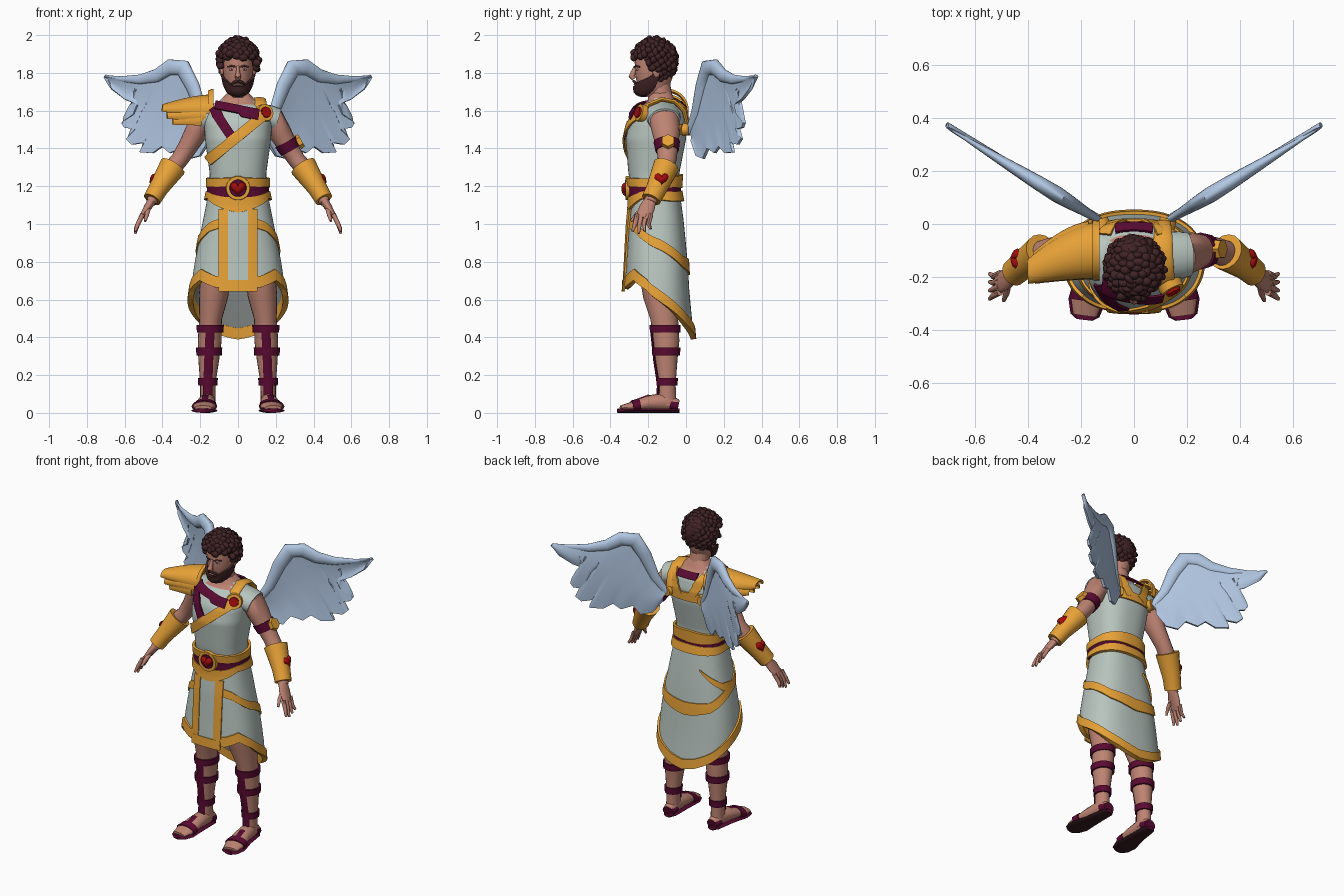
import bpy, bmesh, math, random
from math import sin, cos, pi, radians, sqrt
from mathutils import Vector, Matrix
random.seed(4)
if "Cube" in bpy.data.objects:
    bpy.data.objects.remove(bpy.data.objects["Cube"])
X, Y, Z = Vector((1, 0, 0)), Vector((0, 1, 0)), Vector((0, 0, 1))
def material(name, code):
    lin = [(int(code[i:i + 2], 16) / 255) ** 2.2 for i in (0, 2, 4)] + [1]
    m = bpy.data.materials.new(name)
    m.use_nodes = True
    m.diffuse_color = m.node_tree.nodes["Principled BSDF"].inputs["Base Color"].default_value = lin
    return m
SKIN, HAIR, CLOTH = material("skin", "BC8272"), material("dark brown hair", "43282A"), material("pale cloth", "B7C4BE")
GOLD, MAROON, RED = material("gold", "E6A03A"), material("maroon leather", "5A1235"), material("red gem", "A31414")
FEATHER, SOLE = material("pale blue feather", "B0C6E2"), material("dark sole", "3A2026")
WHITE, LINING = material("eye white", "DDD5D0"), material("grey lining", "808583")
def finish(name, bm, mats, rule=None, solid=0):
    if not solid:
        bmesh.ops.recalc_face_normals(bm, faces=bm.faces)
    bm.normal_update()
    for f in bm.faces:
        f.smooth = True
        f.material_index = rule(f) if rule else 0
    me = bpy.data.meshes.new(name)
    bm.to_mesh(me)
    bm.free()
    ob = bpy.data.objects.new(name, me)
    bpy.context.scene.collection.objects.link(ob)
    for m in mats:
        me.materials.append(m)
    if solid:
        mod = ob.modifiers.new("thickness", 'SOLIDIFY')
        mod.thickness, mod.offset = solid, 0
    ob.modifiers.new("sharp edges", 'EDGE_SPLIT').split_angle = radians(45)
def interp(x, rows):
    for a, b in zip(rows, rows[1:]):
        if x <= b[0]:
            t = max(0, (x - a[0]) / (b[0] - a[0]))
            return [p + (q - p) * t for p, q in zip(a, b)][1:]
    return rows[-1][1:]
def grid(name, f, nu, nv, mats, solid=0.0, rule=None, closed=False):
    bm = bmesh.new()
    rows = [[bm.verts.new(f(i / nu, j / nv)) for j in range(nv + 1)] for i in range(nu + (not closed))]
    for i in range(nu):
        a, b = rows[i], rows[(i + 1) % len(rows)]
        for j in range(nv):
            bm.faces.new((a[j], b[j], b[j + 1], a[j + 1]))
    bmesh.ops.remove_doubles(bm, verts=bm.verts, dist=1e-5)
    finish(name, bm, mats, rule, solid)
# Tube through points (x, y, z, radius_a, radius_b)
def tube(name, pts, mat, s=1, ref=Y, n=16, rule=None, extra=()):
    bm, rings = bmesh.new(), []
    c = [Vector((p[0] * s, p[1], p[2])) for p in pts]
    for i, p in enumerate(pts):
        t = (c[min(i + 1, len(c) - 1)] - c[max(i - 1, 0)]).normalized()
        a = t.cross(ref).normalized()
        turns = [k * 2 * pi / n for k in range(n)]
        rings.append([bm.verts.new(c[i] + a * p[3] * cos(k) + t.cross(a) * p[4] * sin(k)) for k in turns])
    for r, q in zip(rings, rings[1:]):
        for k in range(n):
            bm.faces.new((r[k], r[(k + 1) % n], q[(k + 1) % n], q[k]))
    bm.faces.new(rings[0])
    bm.faces.new(rings[-1])
    finish(name, bm, [mat, *extra], rule)
def blob(name, loc, scale, mat):
    bm = bmesh.new()
    place = Matrix.Translation(loc) @ Matrix.Diagonal((*scale, 1))
    bmesh.ops.create_uvsphere(bm, u_segments=20, v_segments=12, radius=1, matrix=place)
    finish(name, bm, [mat])
def plate(name, loc, normal, r, depth, mat, n=28):
    bm = bmesh.new()
    place = Matrix.Translation(loc) @ Vector(normal).to_track_quat('Z', 'Y').to_matrix().to_4x4()
    bmesh.ops.create_cone(bm, cap_ends=True, segments=n, radius1=r, radius2=r * .92, depth=depth, matrix=place)
    finish(name, bm, [mat])
def heart(name, loc, normal, size):
    n = Vector(normal).normalized()
    a = Z.cross(n).normalized()
    def f(u, v):
        t = u * 2 * pi
        hy = (13 * cos(t) - 5 * cos(2 * t) - 2 * cos(3 * t) - cos(4 * t)) / 16
        return Vector(loc) + size * (v * (a * sin(t) ** 3 + n.cross(a) * hy) + n * .5 * sqrt(max(0, 1 - v * v)))
    grid(name, f, 32, 6, [RED], closed=True)
# Garment surface: height, half width, front y, back y
BODY = [(.38, .26, -.34, .04), (.62, .25, -.32, .015), (.8, .225, -.31, .005), (1, .185, -.3, -.015), (1.1, .165, -.29, -.025),
        (1.18, .15, -.29, -.04), (1.27, .15, -.305, -.035), (1.45, .175, -.32, 0), (1.54, .18, -.3, .003), (1.6, .165, -.262, -.01),
        (1.65, .1, -.205, -.055), (1.7, .05, -.19, -.08)]
def power(v, p):
    return math.copysign(abs(v) ** p, v)
def surf(th, z, off=0):
    rx, y0, y1 = interp(z, BODY)
    y = (y0 + y1) / 2 - ((y1 - y0) / 2 + off) * power(cos(th), .8)
    return Vector(((rx + off) * power(sin(th), .8), y, z))
# Band round the body; edges: angle in degrees from the front, lower height, upper height
def band(name, edges, off, mat, solid=.012, start=-180, end=180):
    def f(u, v):
        deg = start + (end - start) * u
        lo, hi = interp(abs(deg), edges)
        return surf(radians(deg), lo + (hi - lo) * v, off)
    grid(name, f, 72, 6, [mat], solid, closed=end - start == 360)
# Strap between two (x, z) points on the front or back of the body
def sash(name, a, b, w, mat, off=.012, back=False):
    a, b = Vector(a), Vector(b)
    d = (b - a).normalized()
    def f(u, v):
        p = a.lerp(b, u) + Vector((-d.y, d.x)) * w * (v - .5)
        k = max(-.99, min(.99, p.x / (interp(p.y, BODY)[0] + off)))
        th = math.asin(power(k, 1.25))
        return surf(pi - th if back else th, p.y, off) + Z * (off if p.y > 1.57 else 0)
    grid(name, f, 18, 4, [mat], .01)
# Torso and skirt
def neckline(f):
    c = f.calc_center_median()
    return int(c.z > 1.625 and abs(c.x) < .085)
grid("tunic", lambda u, v: surf(u * 2 * pi, 1.1 + v * .6), 56, 36, [CLOTH, SKIN], rule=neckline, closed=True)
HEM = [(0, .655), (25, .665), (50, .7), (75, .65), (95, .58), (140, .46), (165, .41), (180, .39)]
band("skirt", [(a, h + .01, 1.15) for a, h in HEM], 0, CLOTH, .008)
band("skirt_lining", [(a, h + .01, 1.12) for a, h in HEM], -.008, LINING, .006)
band("skirt_hem", [(a, h, h + .06) for a, h in HEM], .001, GOLD, .03)
band("skirt_band", [(0, 1, 1.05), (45, .96, 1.01), (90, .87, .925), (140, .77, .83), (180, .73, .81)], .006, GOLD)
band("skirt_short_band", [(85, .89, .935), (110, .9, .945), (135, .95, .985), (158, 1.02, 1.03)], .007, GOLD, .012, -158, -85)
sash("front_panel", (0, 1.08), (0, .66), .14, CLOTH, .012)
for s in (1, -1):
    sash("front_panel_trim", (.077 * s, 1.08), (.077 * s, .645), .05, GOLD, .016)
sash("front_panel_hem", (-.1, .672), (.1, .672), .06, GOLD, .017)
# Belt
band("belt", [(0, 1.13, 1.21), (180, 1.13, 1.21)], .008, MAROON)
band("belt_upper", [(0, 1.2, 1.245), (90, 1.195, 1.24), (180, 1.19, 1.265)], .012, GOLD, .016)
band("belt_lower", [(0, 1.06, 1.14), (25, 1.085, 1.145), (65, 1.135, 1.17), (120, 1.12, 1.17), (180, 1.12, 1.175)], .012, GOLD, .016)
plate("buckle", (0, -.3, 1.19), -Y, .068, .04, GOLD)
plate("buckle_inset", (0, -.32, 1.19), -Y, .047, .006, MAROON)
heart("buckle_gem", (0, -.322, 1.19), -Y, .04)
# Chest and back straps
sash("gold_sash", (-.16, 1.335), (.13, 1.57), .055, GOLD)
sash("maroon_sash", (-.03, 1.455), (-.13, 1.605), .05, MAROON, .01)
sash("maroon_collar", (-.12, 1.615), (.11, 1.57), .04, MAROON, .016)
sash("nape_strap", (-.07, 1.615), (.07, 1.615), .035, MAROON, .014, True)
sash("back_strap", (-.15, 1.5), (.15, 1.5), .055, GOLD, .012, True)
for s in (1, -1):
    sash("back_collar", (.04 * s, 1.5), (.11 * s, 1.62), .05, GOLD, .014, True)
    plate("wing_mount", (.125 * s, .003, 1.5), (.3 * s, 1, 0), .034, .034, GOLD)
tube("shoulder_strap", [(.13, -.245, 1.57, .012, .03), (.118, -.2, 1.63, .012, .035), (.11, -.13, 1.66, .012, .038),
     (.11, -.06, 1.647, .012, .036), (.11, -.01, 1.6, .012, .032), (.11, .006, 1.53, .01, .028)], GOLD, ref=X)
plate("shoulder_brooch", (.14, -.238, 1.587), (.45, -.85, .25), .049, .03, GOLD)
plate("shoulder_gem", (.147, -.252, 1.591), (.45, -.85, .25), .031, .02, RED, 10)
# Layered shoulder guard on the right: x, centre y, centre z, radius y, radius z at both ends
def guard(name, a, b):
    def f(u, v):
        cy, cz, ry, rz = [p + (q - p) * v ** 1.6 for p, q in zip(a[1:], b[1:])]
        t = radians(110) * (u * 2 - 1)
        return Vector((a[0] + (b[0] - a[0]) * v, cy + ry * sin(t), cz + rz * cos(t)))
    grid(name, f, 20, 8, [GOLD], .012)
guard("guard_collar", (-.13, -.1, 1.605, .108, .105), (-.155, -.1, 1.6, .106, .1))
guard("guard_upper", (-.14, -.1, 1.6, .1, .08), (-.4, -.18, 1.605, .04, .022))
guard("guard_middle", (-.17, -.1, 1.575, .104, .075), (-.375, -.165, 1.57, .055, .03))
guard("guard_lower", (-.19, -.105, 1.55, .1, .075), (-.345, -.15, 1.54, .06, .035))
# Head
HEAD = [(1.685, -.215, .03, .035), (1.7, -.2, .05, .065), (1.74, -.18, .068, .09), (1.79, -.17, .078, .1), (1.85, -.165, .082, .107),
        (1.92, -.16, .075, .1), (1.97, -.155, .04, .06)]
tube("head", [(0, y, z, a, b) for z, y, a, b in HEAD], SKIN, n=28)
tube("neck", [(0, -.125, 1.58, .075, .075), (0, -.13, 1.65, .06, .062), (0, -.15, 1.76, .056, .062)], SKIN)
def beard(u, v):
    th = radians(105) * (u * 2 - 1)
    top = interp(abs(math.degrees(th)), [(0, 1.728), (25, 1.732), (45, 1.755), (75, 1.775), (105, 1.82)])[0]
    z = 1.685 + (top - 1.685) * v
    cy, a, b = interp(z, HEAD)
    return Vector(((a + .006) * sin(th), cy - (b + .006) * cos(th), z))
grid("beard", beard, 28, 6, [HAIR], .014)
blob("beard_chin", (0, -.225, 1.697), (.042, .048, .025), HAIR)
blob("lips", (0, -.267, 1.739), (.02, .01, .006), SKIN)
tube("nose", [(0, -.266, 1.835, .007, .01), (0, -.28, 1.8, .011, .014), (0, -.287, 1.782, .017, .017), (0, -.275, 1.768, .013, .012)], SKIN)
for s in (1, -1):
    tube("moustache", [(0, -.278, 1.756, .006, .007), (.02, -.27, 1.751, .007, .008), (.04, -.246, 1.735, .005, .005)], HAIR, s, Z, 8)
    blob("eye", (.033 * s, -.258, 1.817), (.014, .006, .005), WHITE)
    blob("iris", (.033 * s, -.262, 1.817), (.005, .003, .005), HAIR)
    tube("eyebrow", [(.014, -.272, 1.832, .003, .005), (.035, -.265, 1.837, .004, .005), (.057, -.244, 1.831, .002, .004)], HAIR, s, Z, 8)
    blob("ear", (.083 * s, -.155, 1.805), (.012, .022, .03), SKIN)
# Curly hair: a cap covered with uneven curls
blob("hair_cap", (0, -.147, 1.872), (.096, .108, .108), HAIR)
bm = bmesh.new()
for i in range(190):
    dz = 1 - 2 * (i + .5) / 190
    r, a, swell = sqrt(1 - dz * dz), i * 2.4, random.uniform(.93, 1.04)
    p = Vector((.1 * r * cos(a) * swell, -.168 + .114 * r * sin(a) * swell, 1.862 + .114 * dz))
    if dz > -.9 and not (p.y < -.2 and p.z < 1.88) and not (p.y < -.16 and p.z < 1.825):
        turn = Matrix.Rotation(random.uniform(0, 3), 4, random.choice("XYZ"))
        size = Matrix.Diagonal((random.uniform(.021, .029), random.uniform(.014, .02), .021, 1))
        bmesh.ops.create_icosphere(bm, subdivisions=2, radius=1, matrix=Matrix.Translation(p) @ turn @ size)
finish("hair_curls", bm, [HAIR])
LEG = [(.04, .16, -.1, .04, .05), (.15, .16, -.1, .04, .045), (.28, .155, -.105, .055, .06), (.38, .15, -.105, .063, .07),
       (.5, .145, -.115, .06, .073), (.62, .13, -.135, .078, .092), (.75, .115, -.15, .083, .1), (.95, .1, -.15, .08, .1)]
def leg_ring(z, grow=0, lift=0):
    x, y, a, b = interp(z, LEG)
    return (x, y, z + lift, a + grow, b + grow)
# Wing bone from root to tip (x, z, radius), and the scalloped feather edge from root to tip
SPINE = [(.13, 1.49, .02), (.19, 1.59, .03), (.24, 1.73, .04), (.29, 1.825, .047), (.36, 1.83, .043), (.43, 1.785, .036),
         (.52, 1.765, .026), (.62, 1.768, .014), (.705, 1.785, .003)]
EDGE = [(.15, 1.44), (.2, 1.36), (.26, 1.345), (.3, 1.4), (.36, 1.375), (.4, 1.41), (.45, 1.375), (.52, 1.38), (.5, 1.43), (.56, 1.42),
        (.59, 1.45), (.54, 1.5), (.6, 1.51), (.615, 1.535), (.55, 1.58), (.53, 1.63), (.6, 1.66), (.67, 1.715), (.705, 1.78)]
def wing_point(x, z, s=1):
    return Vector((s * x, .02 + (x - .14) * .61, z))
for s in (1, -1):
    # Arm and hand
    tube("arm", [(.12, -.12, 1.565, .055, .075), (.19, -.115, 1.55, .064, .08), (.225, -.105, 1.48, .06, .073),
         (.265, -.1, 1.41, .052, .058), (.31, -.1, 1.34, .046, .05), (.37, -.12, 1.27, .048, .05), (.46, -.19, 1.115, .028, .034)], SKIN, s)
    tube("tunic_shoulder", [(.06, -.125, 1.58, .07, .1), (.17, -.118, 1.56, .068, .09), (.205, -.115, 1.548, .066, .084)], CLOTH, s, n=24)
    tube("bracer", [(.345, -.105, 1.305, .072, .07), (.42, -.155, 1.19, .052, .056), (.455, -.185, 1.13, .048, .052)], GOLD, s)
    heart("bracer_gem", (.446 * s, -.13, 1.24), (.95 * s, .1, .3), .038)
    tube("palm", [(.455, -.188, 1.125, .024, .032), (.48, -.207, 1.085, .02, .042), (.515, -.226, 1.03, .012, .038)], SKIN, s)
    for i in range(4):
        y, tip = -.258 + .024 * i, .95 + .012 * abs(i - 1)
        tube("finger", [(.506, y, 1.05, .013, .013), (.53, y - .012, 1, .012, .012), (.545, y - .025 + .008 * i, tip, .007, .007)], SKIN, s, n=8)
    tube("thumb", [(.475, -.222, 1.085, .014, .014), (.482, -.262, 1.05, .012, .012), (.492, -.29, 1.015, .007, .007)], SKIN, s, Z, 8)
    # Leg and sandal
    tube("leg", [leg_ring(r[0]) for r in LEG], SKIN, s, n=20)
    for z in (.165, .325, .445):
        tube("leg_strap", [leg_ring(z, .009, -.02), leg_ring(z, .011, .02)], MAROON, s, n=20)
    tube("shin_strap", [(x, y - b, z, .024, .009) for x, y, z, a, b in map(leg_ring, (.08, .15, .22, .28, .38, .45))], MAROON, s, n=8)
    tube("foot", [(.158, -.045, .04, .032, .03), (.16, -.1, .06, .042, .05), (.168, -.2, .052, .05, .04),
         (.178, -.29, .034, .06, .024), (.185, -.345, .026, .045, .013)], SKIN, s, Z)
    sole = [(.157, -.035, .025), (.158, -.06, .042), (.166, -.18, .052), (.178, -.29, .07), (.185, -.345, .055), (.187, -.362, .03)]
    tube("sole", [(x, y, .012, r, .012) for x, y, r in sole], MAROON, s, Z, rule=lambda f: int(f.normal.z < -.5), extra=[SOLE])
    tube("toe_strap", [(.174, -.245, .041, .062, .036), (.178, -.285, .034, .068, .032)], MAROON, s, Z)
    tube("instep_strap", [(.168, -.15, .066, .026, .014), (.171, -.2, .083, .022, .014), (.176, -.26, .062, .02, .012)], MAROON, s, Z, 8)
    tube("heel_strap", [(.158, -.042, .035, .038, .03), (.16, -.085, .045, .046, .03)], MAROON, s, Z)
    # Wing
    tube("wing_arm", [(*wing_point(x, z), r, r * .65) for x, z, r in SPINE], FEATHER, s, Vector((-.52 * s, .85, 0)))
    def feathers(u, v):
        x0, z0, r = interp(u * 8, [(i, *p) for i, p in enumerate(SPINE)])
        x1, z1 = interp(u * 18, [(i, *p) for i, p in enumerate(EDGE)])
        return wing_point(x0 + (x1 - x0) * v, z0 + (z1 - z0) * v, s) + Y * .012 * sin(pi * v)
    grid("wing_feathers", feathers, 72, 8, [FEATHER], .016)
# Left armband
tube("armband", [(.252, -.102, 1.435, .063, .07), (.278, -.1, 1.388, .056, .062)], MAROON)
plate("armband_badge", (.325, -.095, 1.437), (.85, 0, .5), .04, .024, GOLD, 6)
